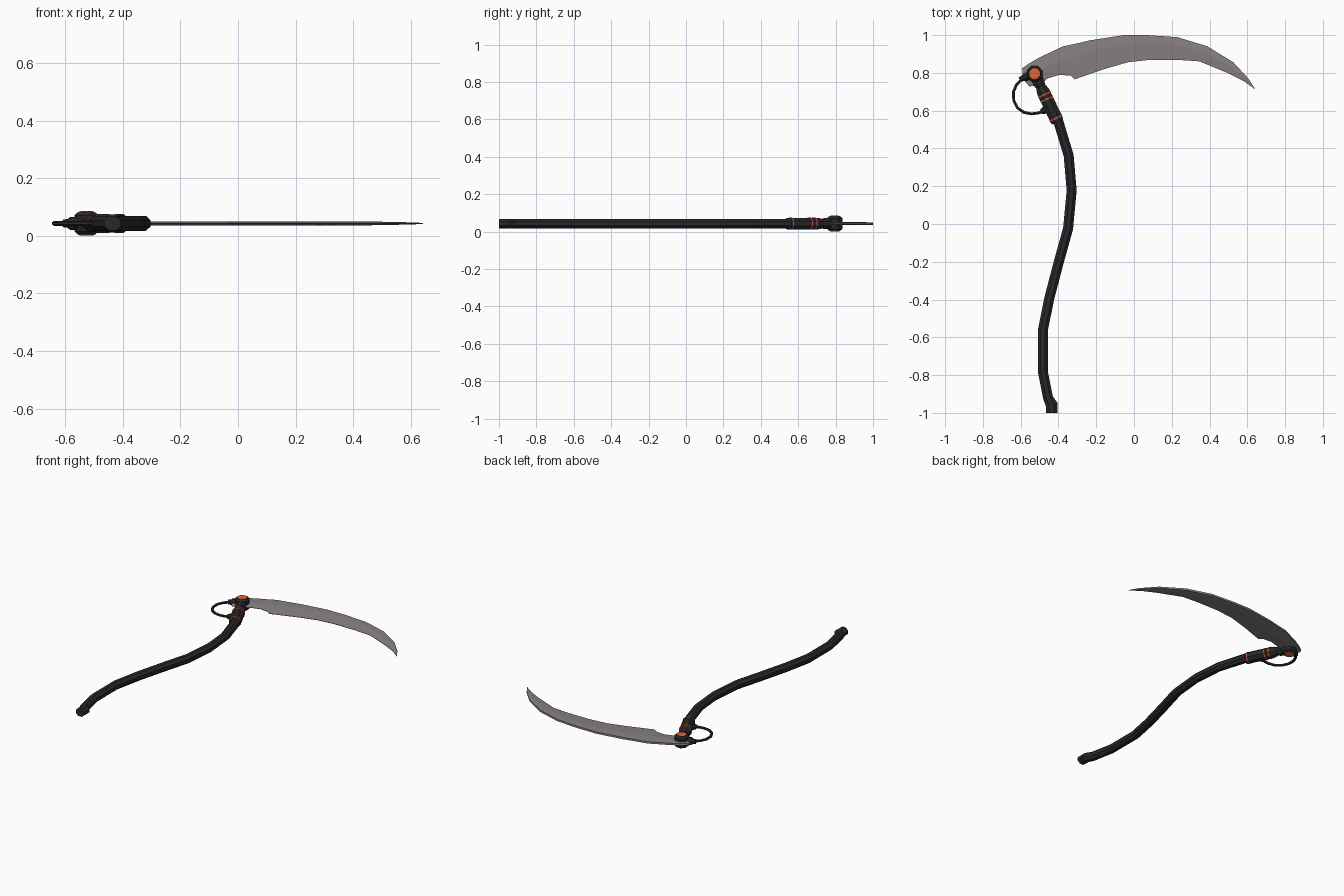
import bpy, bmesh, math
from mathutils import Vector

Z = 0.043  # mid plane of the whole tool


def material(name, rgb):
    m = bpy.data.materials.new(name)
    m.diffuse_color = (*rgb, 1)
    return m


BLACK = material("black", (0.022, 0.022, 0.022))
ORANGE = material("orange", (0.75, 0.13, 0.04))
STEEL = material("steel", (0.25, 0.22, 0.235))


def finish(name, bm, mat):
    bmesh.ops.recalc_face_normals(bm, faces=bm.faces)
    me = bpy.data.meshes.new(name)
    bm.to_mesh(me)
    bm.free()
    me.materials.append(mat)
    ob = bpy.data.objects.new(name, me)
    bpy.context.collection.objects.link(ob)
    return ob


def loft(name, rings, mat):
    """Skin a row of closed rings and cap both ends."""
    bm = bmesh.new()
    rows = [[bm.verts.new(p) for p in r] for r in rings]
    n = len(rows[0])
    for a, b in zip(rows, rows[1:]):
        for i in range(n):
            j = (i + 1) % n
            bm.faces.new((a[i], a[j], b[j], b[i]))
    bm.faces.new(rows[0])
    bm.faces.new(rows[-1])
    return finish(name, bm, mat)


def tube(name, stations, mat, sides=8):
    """Tube in the mid plane; stations are (x, y, half width, half height)."""
    rings = []
    pts = [Vector(s[:2]) for s in stations]
    for k, (x, y, w, h) in enumerate(stations):
        t = (pts[min(k + 1, len(pts) - 1)] - pts[max(k - 1, 0)]).normalized()
        c = 1 / math.cos(math.pi / sides)
        ring = []
        for i in range(sides):
            a = math.tau * (i + 0.5) / sides
            u, v = w * c * math.cos(a), h * c * math.sin(a)
            ring.append((x + t.y * u, y - t.x * u, Z + v))
        rings.append(ring)
    return loft(name, rings, mat)


# snaking shaft with a small flared foot
path = [(-0.404, 0.554), (-0.346, 0.363), (-0.330, 0.178), (-0.349, -0.024),
        (-0.399, -0.204), (-0.449, -0.395), (-0.483, -0.565), (-0.483, -0.78),
        (-0.455, -0.92)]
tube("shaft", [(x, y, 0.0265, 0.0255) for x, y in path]
     + [(-0.436, -0.955, 0.032, 0.0255), (-0.436, -0.999, 0.030, 0.0255),
        (-0.436, -1.0, 0.029, 0.025)], BLACK)

# sleeve between shaft and hub, measured along one straight axis
HUB = Vector((-0.526, 0.795))
BASE = Vector((-0.408, 0.548))
LENGTH = (HUB - BASE).length


def along(profile):
    out = []
    for d, w, h in profile:
        p = BASE + (HUB - BASE) * (d / LENGTH)
        out.append((p.x, p.y, w, h))
    return out


tube("sleeve", along([(-0.01, 0.028, 0.027), (0.0, 0.035, 0.031), (0.165, 0.035, 0.031),
                      (0.185, 0.030, 0.028), (0.20, 0.026, 0.023), (0.215, 0.030, 0.029),
                      (0.26, 0.030, 0.029)]), BLACK)
for n, d in enumerate((0.013, 0.125, 0.152)):
    tube(f"sleeve_ring_{n + 1}", along([(d - 0.0035, 0.0365, 0.0325),
                                        (d + 0.0035, 0.0365, 0.0325)]), ORANGE)


def disc(name, profile, mat):
    """Octagonal turned part about the hub axis; profile is (radius, height)."""
    loft(name, [[(HUB.x + r * math.cos(a), HUB.y + r * math.sin(a), Z + z)
                 for a in (math.tau * (i + 0.5) / 8 for i in range(8))]
                for r, z in profile], mat)


# pivot hub and its orange caps
disc("hub", [(0.034, -0.038), (0.045, -0.028), (0.045, 0.028), (0.034, 0.038)], BLACK)
for s, side in ((1, "top"), (-1, "bottom")):
    disc("hub_cap_" + side, [(0.030, 0.03 * s), (0.030, 0.040 * s), (0.022, 0.0425 * s)], ORANGE)

# looped guard with its two mounting knuckles
loop = [(-0.560, 0.785), (-0.593, 0.768), (-0.622, 0.738), (-0.638, 0.70), (-0.637, 0.655),
        (-0.617, 0.615), (-0.583, 0.591), (-0.543, 0.583), (-0.505, 0.588), (-0.455, 0.61)]
tube("guard_loop", [(x, y, 0.0075, 0.0075) for x, y in loop], BLACK, 6)
tube("guard_knuckle_upper", [(-0.55, 0.787, 0.021, 0.022), (-0.580, 0.775, 0.021, 0.022),
                             (-0.590, 0.771, 0.015, 0.015), (-0.605, 0.763, 0.013, 0.013)], BLACK)
tube("guard_knuckle_lower", [(-0.44, 0.618, 0.025, 0.022), (-0.475, 0.602, 0.020, 0.018),
                             (-0.492, 0.594, 0.012, 0.012)], BLACK)

# curved blade: each section runs spine, ridge, cutting edge
sections = [((-0.592, 0.825), (-0.590, 0.80), (-0.585, 0.765)),
            ((-0.555, 0.850), (-0.555, 0.80), (-0.555, 0.728)),
            ((-0.500, 0.882), (-0.500, 0.82), (-0.497, 0.735)),
            ((-0.440, 0.910), (-0.445, 0.84), (-0.457, 0.771)),
            ((-0.378, 0.940), (-0.375, 0.86), (-0.393, 0.790)),
            ((-0.340, 0.948), (-0.335, 0.872), (-0.335, 0.785)),
            ((-0.310, 0.954), (-0.305, 0.884), (-0.314, 0.766)),
            ((-0.235, 0.972), (-0.225, 0.917), (-0.161, 0.819)),
            ((-0.055, 1.000), (-0.050, 0.951), (-0.034, 0.856)),
            ((0.071, 1.000), (0.080, 0.960), (0.082, 0.869)),
            ((0.230, 0.989), (0.236, 0.946), (0.230, 0.869)),
            ((0.388, 0.941), (0.385, 0.900), (0.346, 0.861)),
            ((0.526, 0.856), (0.515, 0.830), (0.499, 0.798)),
            ((0.605, 0.771), (0.597, 0.765), (0.580, 0.757)),
            ((0.642, 0.713), (0.641, 0.714), (0.639, 0.715))]
rings = []
for k, (o, r, i) in enumerate(sections):
    f = min(1, (len(sections) - k) / 4)
    t, u = 0.006 * f, 0.0075 * f
    rings.append([(*o, Z + t), (*r, Z + u), (*i, Z + 0.001), (*i, Z - 0.001),
                  (*r, Z - u), (*o, Z - t)])
loft("blade", rings, STEEL)
